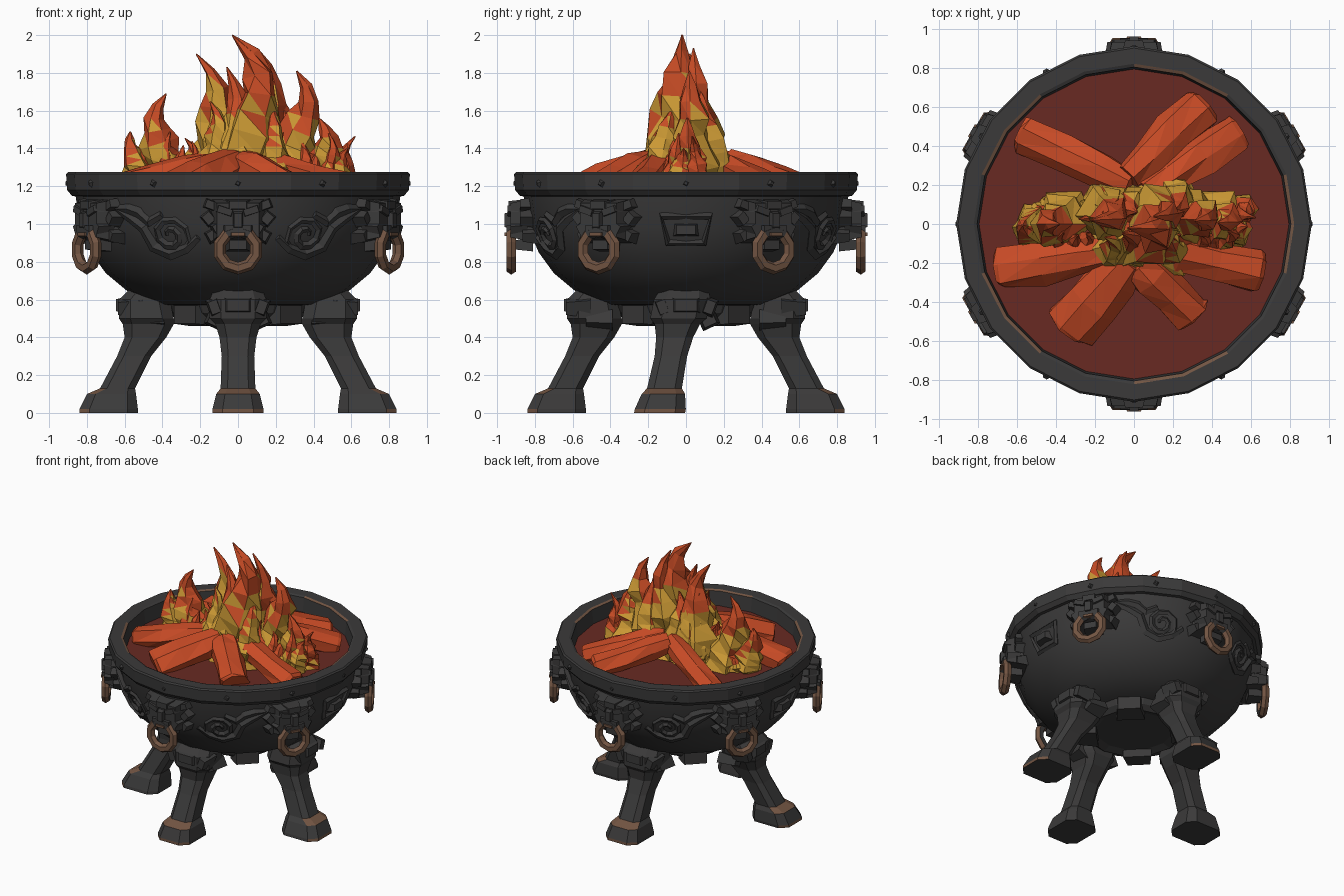
import bpy, bmesh, math, random
from math import pi, sin, cos, radians
from mathutils import Vector, Matrix

random.seed(7)
if "Cube" in bpy.data.objects:
    bpy.data.objects.remove(bpy.data.objects["Cube"])


def material(name, r, g, b):
    m = bpy.data.materials.new(name)
    m.use_nodes = True
    m.diffuse_color = (r, g, b, 1)
    node = next(n for n in m.node_tree.nodes if n.type == 'BSDF_PRINCIPLED')
    node.inputs["Base Color"].default_value = (r, g, b, 1)
    node.inputs["Roughness"].default_value = 0.8
    return m


IRON = material("dark iron", .043, .042, .042)
WORN = material("worn bronze", .17, .09, .055)
COALS = material("deep red coals", .14, .023, .016)
LOG = material("glowing log", .58, .07, .019)
ORANGE = material("flame orange", .56, .07, .018)
YELLOW = material("flame yellow", .6, .32, .035)


def finish(name, bm, mats):
    bmesh.ops.recalc_face_normals(bm, faces=bm.faces)
    mesh = bpy.data.meshes.new(name)
    bm.to_mesh(mesh)
    bm.free()
    for m in mats:
        mesh.materials.append(m)
    obj = bpy.data.objects.new(name, mesh)
    bpy.context.collection.objects.link(obj)
    return obj


def loft(name, rings, mats, pick=None, loop=False, tris=False):
    """Skin a list of equal rings; pick(row, centre) chooses the material."""
    bm = bmesh.new()
    rows = [[bm.verts.new(p) for p in ring] for ring in rings]
    n = len(rows[0])
    for i in range(len(rows) if loop else len(rows) - 1):
        a, b = rows[i], rows[(i + 1) % len(rows)]
        for j in range(n):
            k = (j + 1) % n
            quad = (a[j], a[k], b[k], b[j])
            for f in ((quad[:3], (quad[0], *quad[2:])) if tris else (quad,)):
                face = bm.faces.new(f)
                if pick:
                    face.material_index = pick(i, face.calc_center_median())
    if not loop:
        bm.faces.new(rows[0])
        bm.faces.new(rows[-1])
    return finish(name, bm, mats)


def lathe(name, profile, sides, mats, pick=None, loop=False):
    rings = [[Vector((r * cos(2 * pi * j / sides), r * sin(2 * pi * j / sides), z))
              for j in range(sides)] for r, z in profile]
    return loft(name, rings, mats, pick, loop)


def sweep(path, widths, hint, sides, jitter=0.0, depth=1.0):
    """Rings set square to a path; hint(p) gives the depth direction."""
    rings = []
    for i, p in enumerate(path):
        t = (path[min(i + 1, len(path) - 1)] - path[max(i - 1, 0)]).normalized()
        side = t.cross(hint(p)).normalized()
        deep = side.cross(t) * depth
        ring = []
        for j in range(sides):
            a = 2 * pi * j / sides
            r = widths[i] * (1 + random.uniform(-jitter, jitter))
            ring.append(p + side * r * cos(a) + deep * r * sin(a))
        rings.append(ring)
    return rings


def block(bm, x, y, z, sx, sy, sz, taper=.7, roll=0, mat=0):
    """Box whose outward (-y) end is narrowed by taper."""
    verts = bmesh.ops.create_cube(bm, size=1)["verts"]
    for v in verts:
        k = taper if v.co.y < 0 else 1
        p = Vector((v.co.x * sx * k, v.co.y * sy, v.co.z * sz * k))
        v.co = Matrix.Rotation(radians(roll), 3, 'Y') @ p + Vector((x, y, z))
        for f in v.link_faces:
            f.material_index = mat


def pair(bm, x, *rest, roll=0, **kw):
    block(bm, x, *rest, roll=roll, **kw)
    block(bm, -x, *rest, roll=-roll, **kw)


def copies(obj, angles):
    """Turn copies of a part about the vertical axis."""
    for i, a in enumerate(angles):
        o = obj if i == 0 else obj.copy()
        if i:
            bpy.context.collection.objects.link(o)
        o.rotation_euler.z = radians(a)


# Bowl, rim and bed of coals
BOWL = [(.2, .55), (.42, .575), (.58, .64), (.7, .74), (.78, .85),
        (.835, .98), (.86, 1.15)]
bowl = lathe("bowl", BOWL, 20, [IRON])
bpy.context.view_layer.objects.active = bowl
bowl.select_set(True)
bpy.ops.object.shade_smooth_by_angle(angle=radians(22))
bowl.select_set(False)
lathe("rim", [(.83, 1.14), (.88, 1.15), (.905, 1.18), (.91, 1.265), (.9, 1.275),
              (.82, 1.275), (.803, 1.268), (.79, 1.13)], 20, [IRON, WORN],
      lambda row, c: int(row == 5 and sin(5 * math.atan2(c.y, c.x) + 1) > .2), loop=True)
lathe("coal_bed", [(.8, 1.14), (.8, 1.16)], 20, [COALS])

bm = bmesh.new()
block(bm, 0, -.895, 1.215, .05, .035, .05, taper=.3, roll=30)
copies(finish("rim_stud", bm, [IRON]), range(0, 360, 30))


def on_bowl(u, z):
    """Point on the bowl wall, u measured round from the front."""
    for (r0, z0), (r1, z1) in zip(BOWL, BOWL[1:]):
        if z <= z1:
            r = r0 + (r1 - r0) * (z - z0) / (z1 - z0)
            break
    return Vector((r * sin(u / .84), -r * cos(u / .84), z))


def outward(p):
    return Vector((p.x, p.y, 0)).normalized()


# Cloud scrolls in relief between the masks
for s in (1, -1):
    curl = [on_bowl(s * (.38 + (.02 + .007 * i) * cos(.75 * i)),
                    .94 + (.02 + .006 * i) * sin(.75 * i)) for i in range(15)]
    wing = [on_bowl(s * u, z) for u, z in
            ((.22, .93), (.3, .87), (.4, .84), (.5, .88), (.54, .98), (.62, 1.03), (.72, 1.08))]
    crest = [on_bowl(s * u, z) for u, z in
             ((.42, 1.05), (.5, 1.01), (.56, 1.06), (.63, 1.08), (.72, 1.08))]
    for name, path, w in (("scroll_curl", curl, .022), ("scroll_wing", wing, .034),
                          ("scroll_crest", crest, .03)):
        widths = [w * (.35 + .65 * sin(pi * (i + 1) / (len(path) + 1))) for i in range(len(path))]
        copies(loft(name, sweep(path, widths, outward, 4, depth=.7), [IRON]), (0, 180))

# Framed plaques on both sides
frame = [on_bowl(u, z) for u, z in ((-.13, 1.04), (.13, 1.04), (.1, .9), (-.1, .9))]
copies(loft("plaque_frame", sweep(frame + frame[:2], [.02] * 6, outward, 4), [IRON]), (90, -90))
bm = bmesh.new()
block(bm, 0, -.83, .97, .14, .06, .07)
copies(finish("plaque_boss", bm, [IRON]), (90, -90))

# Beast masks holding rings
bm = bmesh.new()
block(bm, 0, -.86, 1.02, .3, .14, .24, taper=.75)
block(bm, 0, -.9, 1.1, .13, .08, .06)
block(bm, 0, -.92, 1.02, .07, .08, .12, taper=.6)
block(bm, 0, -.9, .97, .2, .1, .06)
block(bm, 0, -.935, .945, .1, .05, .025, mat=1)
block(bm, 0, -.86, .89, .13, .1, .07)
pair(bm, .07, -.905, 1.07, .11, .08, .05, roll=-18)
pair(bm, .1, -.885, .98, .08, .09, .07, roll=30)
pair(bm, .14, -.83, 1.1, .09, .1, .06, roll=-20)
pair(bm, .155, -.83, 1.03, .07, .1, .08, roll=40)
pair(bm, .135, -.82, .94, .07, .09, .07, roll=30)
copies(finish("beast_mask", bm, [IRON, WORN]), range(0, 360, 60))

hoop = [[Vector(((.1 + .033 * cos(b)) * sin(a), -.925 + .03 * sin(b),
                 .865 + (.1 + .033 * cos(b)) * cos(a)))
         for b in (2 * pi * j / 6 for j in range(6))] for a in (2 * pi * i / 10 for i in range(10))]
copies(loft("hanging_ring", hoop, [IRON, WORN],
            lambda row, c: int(row not in (0, 9) and c.y < -.91), loop=True),
       range(0, 360, 60))

# Legs: (height, inner reach, outer reach, half width)
SECTIONS = [(0, .53, .84, .135), (.02, .53, .84, .135), (.1, .54, .8, .115),
            (.13, .545, .73, .092), (.3, .46, .64, .086), (.4, .38, .6, .098),
            (.47, .34, .61, .12), (.5, .34, .63, .15), (.6, .36, .63, .15), (.65, .4, .58, .13)]


def leg(name, angle, drift):
    rings = []
    for z, near, far, w in SECTIONS:
        c = w * .4
        shift = drift * (1 - z / .7)
        half = [(w, near + c), (w, far - c), (w - c, far), (c - w, far),
                (-w, far - c), (-w, near + c), (c - w, near), (w - c, near)]
        rings.append([Vector((x + shift, -r, z)) for x, r in half])
    parts = [loft(name, rings, [IRON, WORN],
                  lambda row, c: int(row in (0, 2) and abs(c.x - drift) < .11 and c.y < -.7))]
    k = bmesh.new()
    block(k, 0, -.62, .57, .17, .05, .09)
    pair(k, .125, -.57, .56, .07, .13, .1, roll=20)
    pair(k, .12, -.46, .49, .1, .14, .08, roll=-25)
    parts.append(finish(name + "_knee_trim", k, [IRON]))
    for p in parts:
        p.rotation_euler.z = radians(angle)


leg("front_leg", 0, 0)
leg("left_leg", 90, -.14)
leg("back_leg", 180, 0)
leg("right_leg", -90, .14)

# Foot ring and lobes beneath the bowl
lathe("base_ring", [(.27, .52), (.33, .5), (.37, .53), (.4, .6)], 12, [IRON])
bm = bmesh.new()
block(bm, 0, -.33, .52, .2, .14, .12, taper=.8)
copies(finish("base_lobe", bm, [IRON]), (45, 135, 225, 315))

# Logs leaning in on the fire: outer x, y, inner x, y, radius
for x0, y0, x1, y1, r in ((-.58, .47, -.02, .2, .095), (.36, .61, -.03, .24, .105),
                          (.54, .47, .06, .16, .1), (-.7, -.23, -.12, -.14, .11),
                          (-.34, -.54, -.03, -.18, .135), (.3, -.47, .02, -.2, .115),
                          (.65, -.25, .08, -.12, .105)):
    a, b = Vector((x0, y0, 1.17)), Vector((x1, y1, 1.33))
    path = [a.lerp(b, t) for t in (0, .04, .4, .75, 1)]
    loft("log", sweep(path, [r * k for k in (.85, 1, 1.03, .95, .75)],
                      lambda p: Vector((0, 0, 1)), 7, .15, .8), [LOG], tris=True)


def tongue(x, y, w, top, lean, sway, hot=.5):
    """Curling flame that is yellow low down and orange at the tip."""
    n = 8
    path, widths = [], []
    for i in range(n + 1):
        t = i / n
        path.append(Vector((x + lean * t + sway * sin(pi * t ** 2),
                            y * (1 - .6 * t), 1.16 + (top - 1.16) * t)))
        widths.append(max(.004, w * (1 - t ** 1.7)))

    def heat(row, c):
        patch = .22 * sin(19 * c.x + 8 * c.z) * cos(17 * c.y - 11 * c.z)
        return int(row / n + patch + random.uniform(-.12, .12) < hot)

    loft("flame", sweep(path, widths, lambda p: Vector((0, 1, 0)), 6, .32, 1.05),
         [ORANGE, YELLOW], heat, tris=True)


# Main flames
for flame in ((.02, -.05, .2, 2.0, -.05, .14), (-.12, .05, .15, 1.9, -.1, .09),
              (.23, .04, .15, 1.81, .08, .09), (-.36, 0, .14, 1.69, -.02, -.07),
              (-.49, -.02, .11, 1.49, -.08, -.02), (.43, .02, .13, 1.56, .0, .04),
              (.5, -.03, .1, 1.4, .08, -.02), (.08, .1, .14, 1.93, .02, .08),
              (-.04, -.12, .13, 1.83, -.02, .05)):
    tongue(*flame)
# Hotter flames front and back of the core
for y in (-.17, .15):
    for x in (-.13, .03, .19):
        tongue(x, y, .12, random.uniform(1.56, 1.74), random.uniform(-.05, .05),
               random.uniform(-.06, .06), .62)
# Small flickers licking out of the fire
for i in range(22):
    x = -.54 + .052 * i
    spread = .08 + .14 * cos(1.5 * x / .55)
    tongue(x, random.choice((-1, 1)) * random.uniform(.3, 1) * spread, .065,
           random.uniform(1.34, 1.56), random.uniform(-.07, .07),
           random.uniform(-.04, .04), .22)
